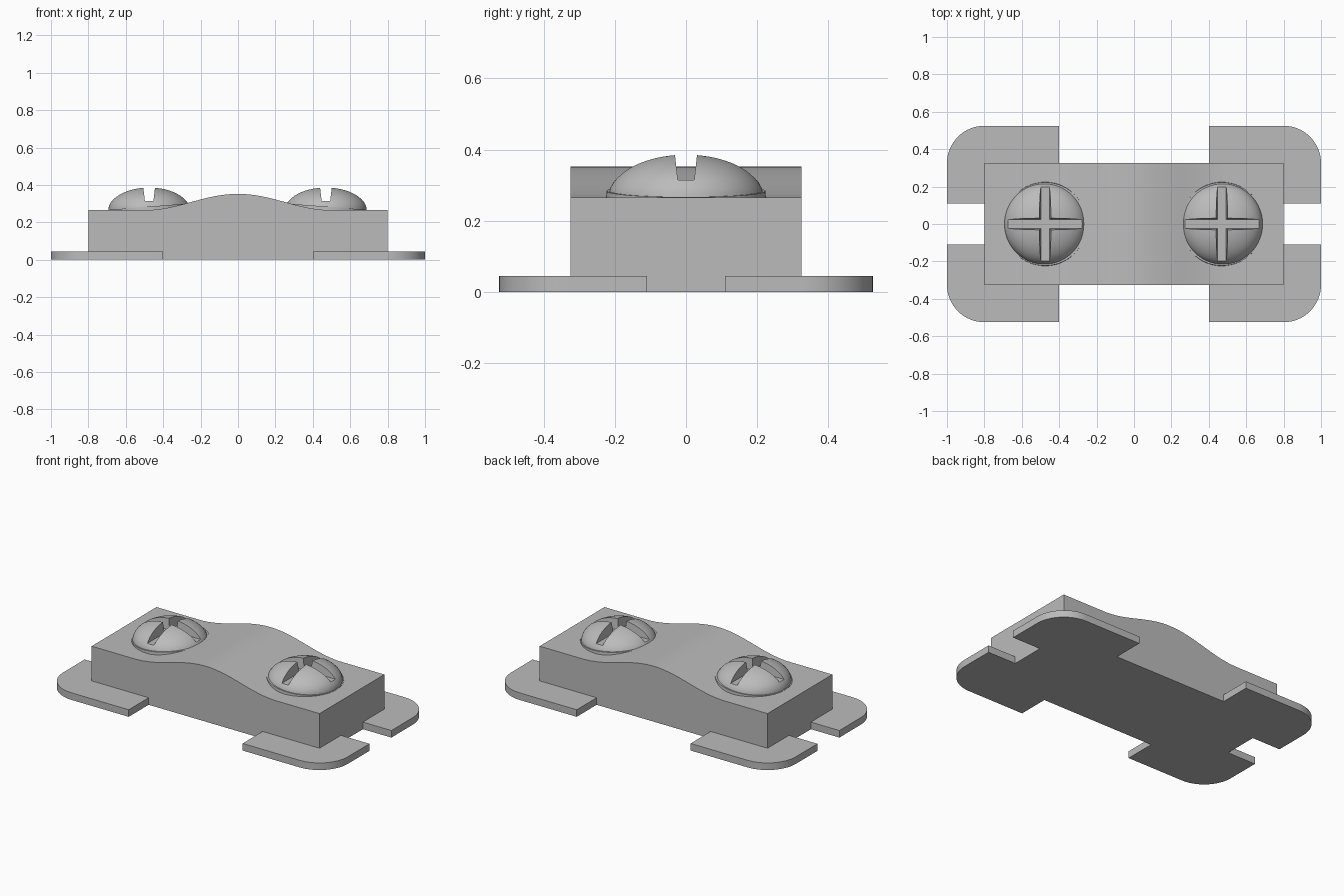
import bpy, bmesh, math
from mathutils import Matrix, Vector

if "Cube" in bpy.data.objects:
    bpy.data.objects.remove(bpy.data.objects["Cube"])

grey = bpy.data.materials.new("plain grey")
grey.diffuse_color = (0.5, 0.5, 0.5, 1)
grey.use_nodes = True
grey.node_tree.nodes["Principled BSDF"].inputs["Base Color"].default_value = grey.diffuse_color


def finish(name, bm, matrix=None):
    """Turn a bmesh into a smooth-by-angle object."""
    if matrix is not None:
        bm.transform(matrix)
    bmesh.ops.recalc_face_normals(bm, faces=bm.faces)
    me = bpy.data.meshes.new(name)
    bm.to_mesh(me)
    bm.free()
    me.materials.append(grey)
    ob = bpy.data.objects.new(name, me)
    bpy.context.collection.objects.link(ob)
    return ob


def smooth(ob):
    bpy.ops.object.select_all(action='DESELECT')
    ob.select_set(True)
    bpy.context.view_layer.objects.active = ob
    bpy.ops.object.shade_smooth_by_angle(angle=math.radians(30))


def prism(points, a, b):
    """Extrude a 2D outline along its third axis from a to b."""
    bm = bmesh.new()
    face = bm.faces.new([bm.verts.new((u, v, a)) for u, v in points])
    ext = bmesh.ops.extrude_face_region(bm, geom=[face])
    verts = [g for g in ext['geom'] if isinstance(g, bmesh.types.BMVert)]
    bmesh.ops.translate(bm, verts=verts, vec=(0, 0, b - a))
    return bm


UPRIGHT = Matrix.Rotation(math.pi / 2, 4, 'X')  # outline y becomes z

# Body: block with a raised-cosine hump on top
profile = [(0.8, 0), (0.8, 0.265)]
for i in range(33):
    x = 0.5 - i / 32
    profile.append((x, 0.265 + 0.0435 * (1 + math.cos(math.pi * x / 0.5))))
profile += [(-0.8, 0.265), (-0.8, 0)]
smooth(finish("body", prism(profile, -0.325, 0.325), UPRIGHT))

# Four corner flanges wrapped around the body ends
outline = [(0.8, 0.325), (0.4, 0.325), (0.4, 0.525)]
for i in range(17):
    a = math.pi / 2 * (1 - i / 16)
    outline.append((0.8 + 0.2 * math.cos(a), 0.325 + 0.2 * math.sin(a)))
outline += [(1, 0.11), (0.8, 0.11)]
for sx, sy, label in ((1, 1, "back_right"), (-1, 1, "back_left"),
                      (1, -1, "front_right"), (-1, -1, "front_left")):
    pts = [(x * sx, y * sy) for x, y in outline]
    smooth(finish("flange_" + label, prism(pts, 0, 0.045)))


def screw(cx, label):
    # Domed head, spun as rings under a pole
    bm = bmesh.new()
    n, rings = 64, 14
    loops = [[bm.verts.new((0.218 * math.cos(t) * math.cos(s),
                            0.218 * math.cos(t) * math.sin(s),
                            0.265 + 0.122 * math.sin(t)))
              for s in (2 * math.pi * k / n for k in range(n))]
             for t in (math.pi / 2 * j / rings for j in range(rings))]
    top = bm.verts.new((0, 0, 0.387))
    bm.faces.new(loops[0])
    for k in range(n):
        m = (k + 1) % n
        for lo, hi in zip(loops, loops[1:]):
            bm.faces.new((lo[k], lo[m], hi[m], hi[k]))
        bm.faces.new((loops[-1][k], loops[-1][m], top))
    head = finish("screw_head_" + label, bm, Matrix.Translation((cx, 0, 0)))
    bpy.context.view_layer.objects.active = head

    # Cross slot, narrower at its floor
    vee = [(-0.023, 0.315), (0.023, 0.315), (0.034, 0.41), (-0.034, 0.41)]
    for angle in (0, math.pi / 2):
        place = (Matrix.Translation((cx, 0, 0))
                 @ Matrix.Rotation(angle, 4, 'Z') @ UPRIGHT)
        cutter = finish("slot_cutter", prism(vee, -0.3, 0.3), place)
        cutter.hide_render = True
        mod = head.modifiers.new("slot", 'BOOLEAN')
        mod.operation, mod.solver, mod.object = 'DIFFERENCE', 'EXACT', cutter
        bpy.ops.object.modifier_apply(modifier=mod.name)
        bpy.data.objects.remove(cutter)
    smooth(head)

    # Thin collar leaning up toward the hump
    bm = bmesh.new()
    bmesh.ops.create_cone(bm, cap_ends=True, segments=64, radius1=0.225,
                          radius2=0.223, depth=0.03)
    tilt = math.copysign(math.atan(0.035 / 0.44), cx)
    place = (Matrix.Translation(Vector((cx, 0, 0.269)))
             @ Matrix.Rotation(tilt, 4, 'Y'))
    smooth(finish("screw_collar_" + label, bm, place))


screw(-0.475, "left")
screw(0.47, "right")
